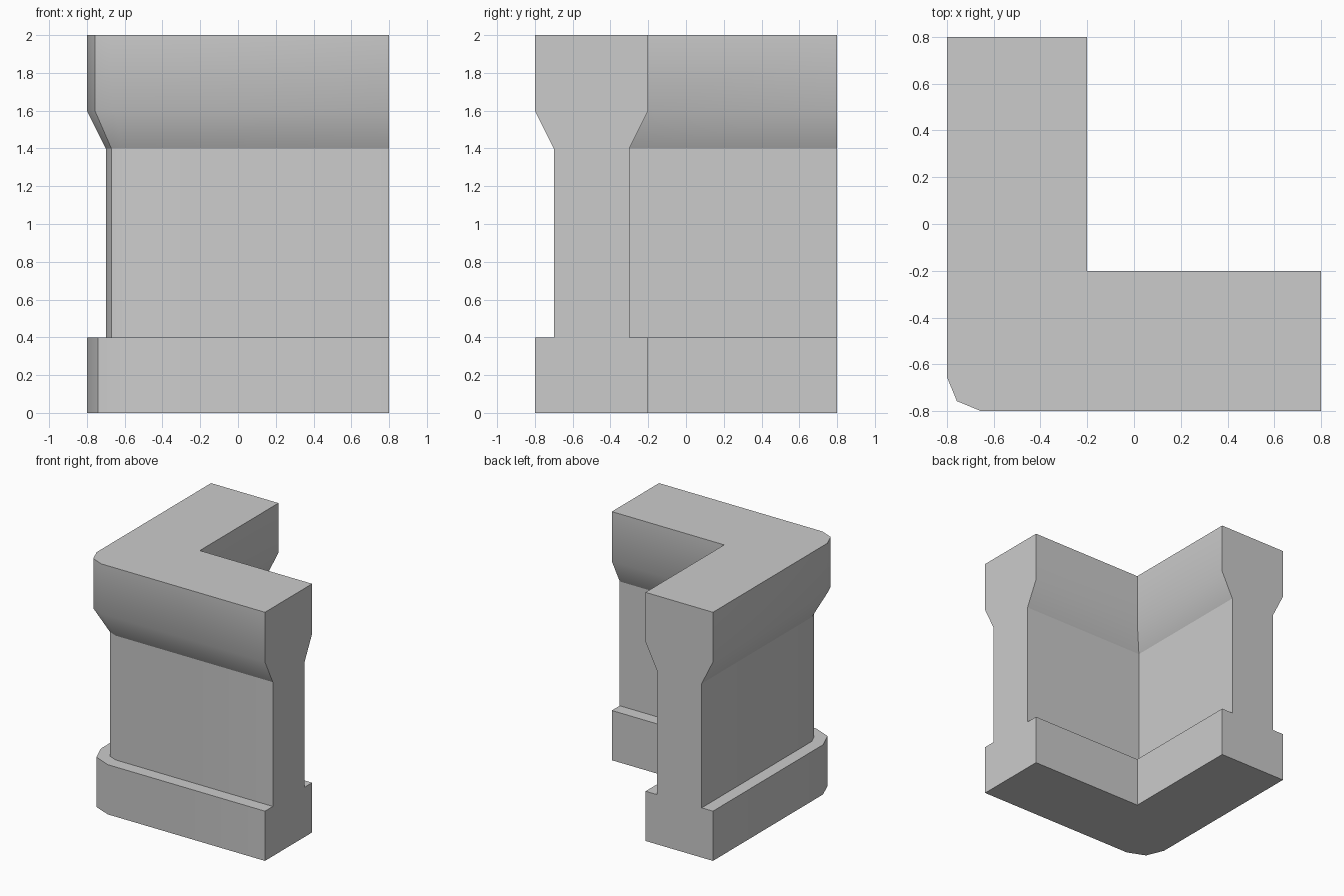
import bpy, bmesh, math

if "Cube" in bpy.data.objects:
    bpy.data.objects.remove(bpy.data.objects["Cube"])

END = 0.8      # both arms stop here
MID = -0.5     # centre line of both arms

# Levels going up: height, half thickness, radius of the outer corner
LEVELS = [
    (0.0, 0.3, 0.20), (0.4, 0.3, 0.20),      # plinth
    (0.4, 0.2, 0.10), (1.4, 0.2, 0.10),      # wall
    (1.6, 0.3, 0.145), (2.0, 0.3, 0.145),    # flared coping
]


def outline(z, half, r):
    """L-shaped plan with a two-segment rounded outer corner."""
    out, inn = MID - half, MID + half
    c = out + r
    corner = [(c - r * math.cos(a), c - r * math.sin(a))
              for a in (0, math.pi / 4, math.pi / 2)]
    plan = [(out, END)] + corner + [(END, out), (END, inn), (inn, inn), (inn, END)]
    return [(x, y, z) for x, y in plan]


# Loft the plan outlines into one closed corner wall
bm = bmesh.new()
rings = [[bm.verts.new(p) for p in outline(*lv)] for lv in LEVELS]
n = len(rings[0])
for low, high in zip(rings, rings[1:]):
    for i in range(n):
        j = (i + 1) % n
        bm.faces.new((low[i], low[j], high[j], high[i]))
bm.faces.new(rings[0][::-1])
bm.faces.new(rings[-1])
bmesh.ops.recalc_face_normals(bm, faces=bm.faces)

mesh = bpy.data.meshes.new("corner_wall")
bm.to_mesh(mesh)
bm.free()
wall = bpy.data.objects.new("corner_wall", mesh)
bpy.context.collection.objects.link(wall)

# Smooth shading, with a crisp crease under the flare
bpy.context.view_layer.objects.active = wall
wall.select_set(True)
bpy.ops.object.shade_smooth_by_angle(angle=math.radians(30))
for e in mesh.edges:
    if all(abs(mesh.vertices[v].co.z - 1.4) < 1e-4 for v in e.vertices):
        e.use_edge_sharp = True
